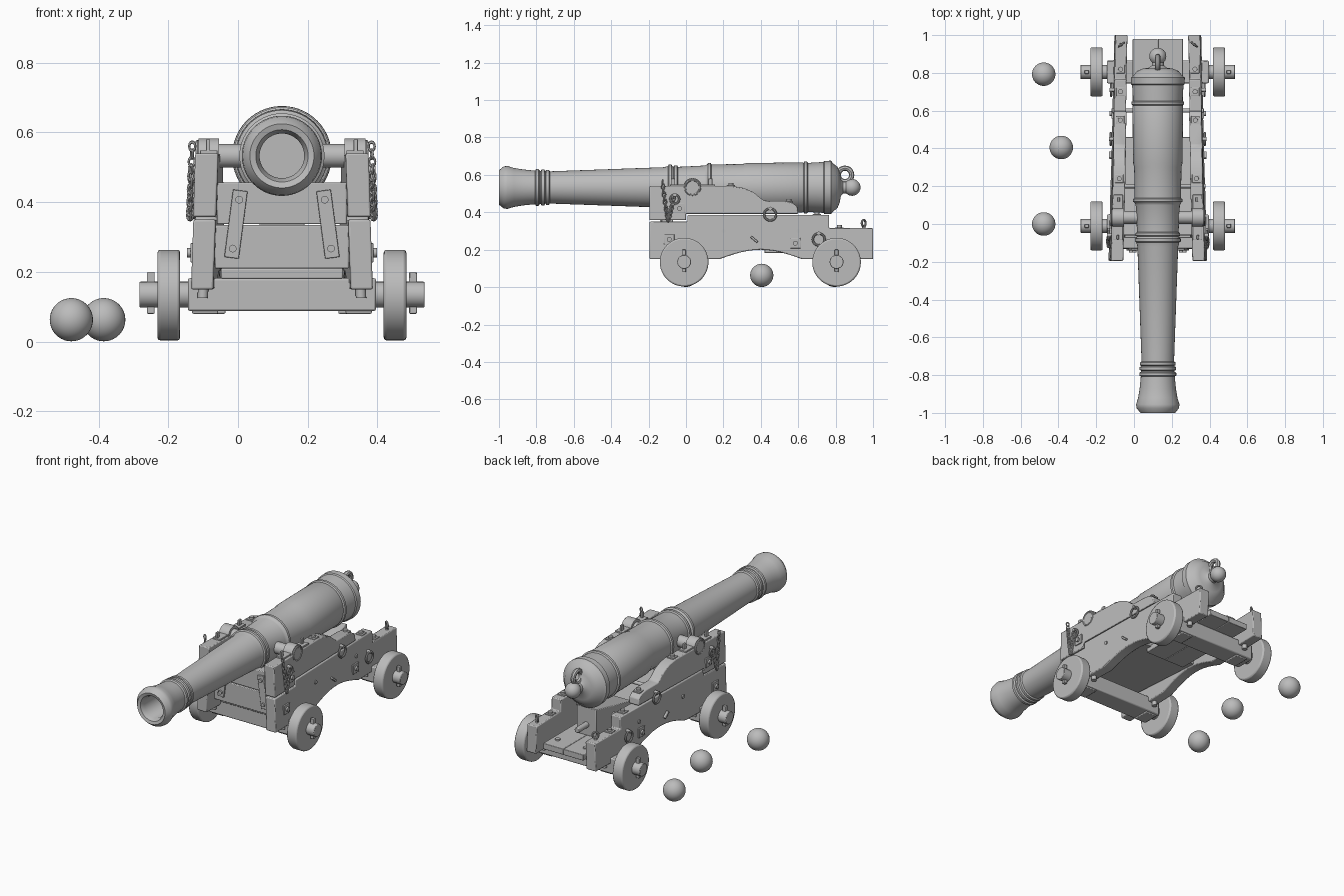
import bpy, bmesh, math
from mathutils import Vector, Matrix

if "Cube" in bpy.data.objects:
    bpy.data.objects.remove(bpy.data.objects["Cube"], do_unlink=True)

CX = 0.126          # middle of the gun and carriage
AXLES = {"front": -0.01, "rear": 0.805}
AXLE_Z = 0.135
BORE_Z = 0.533
SIDES = {"left": 1, "right": -1}

grey = bpy.data.materials.new("plain grey")
grey.use_nodes = True
grey.diffuse_color = (0.5, 0.5, 0.5, 1)
grey.node_tree.nodes["Principled BSDF"].inputs["Base Color"].default_value = grey.diffuse_color


def finish(name, bm, bevel=0.0):
    """Turn a bmesh into a finished object."""
    bmesh.ops.recalc_face_normals(bm, faces=bm.faces)
    mesh = bpy.data.meshes.new(name)
    bm.to_mesh(mesh)
    bm.free()
    mesh.materials.append(grey)
    for poly in mesh.polygons:
        poly.use_smooth = True
    mesh.set_sharp_from_angle(angle=math.radians(35))
    obj = bpy.data.objects.new(name, mesh)
    bpy.context.collection.objects.link(obj)
    if bevel:
        mod = obj.modifiers.new("Bevel", "BEVEL")
        mod.width = bevel
        mod.segments = 2
        mod.limit_method = "ANGLE"
    return obj


def box(name, centre, size, bevel=0.004, rot=None):
    bm = bmesh.new()
    matrix = Matrix.Translation(centre) @ (rot or Matrix()) @ Matrix.Diagonal((*size, 1))
    bmesh.ops.create_cube(bm, size=1, matrix=matrix)
    return finish(name, bm, bevel)


def rod(name, start, end, radius, sides=24, bevel=0.0):
    start, end = Vector(start), Vector(end)
    axis = end - start
    turn = axis.to_track_quat("Z", "Y").to_matrix().to_4x4()
    bm = bmesh.new()
    bmesh.ops.create_cone(bm, cap_ends=True, segments=sides, radius1=radius, radius2=radius,
                          depth=axis.length, matrix=Matrix.Translation((start + end) / 2) @ turn)
    return finish(name, bm, bevel)


def add_ring(bm, centre, axis, major, minor, stretch=1.0, steps=20, sides=8):
    """Add a torus; stretch lengthens it along its local y."""
    turn = Vector(axis).to_track_quat("Z", "Y").to_matrix()
    loops = []
    for i in range(steps):
        a = math.tau * i / steps
        loop = []
        for j in range(sides):
            b = math.tau * j / sides
            r = major + minor * math.cos(b)
            p = Vector((r * math.cos(a), r * math.sin(a) * stretch, minor * math.sin(b)))
            loop.append(bm.verts.new(Vector(centre) + turn @ p))
        loops.append(loop)
    for i in range(steps):
        for j in range(sides):
            p, q, k = loops[i], loops[(i + 1) % steps], (j + 1) % sides
            bm.faces.new((p[j], q[j], q[k], p[k]))


def ring(name, centre, axis, major, minor):
    bm = bmesh.new()
    add_ring(bm, centre, axis, major, minor)
    return finish(name, bm)


def offset(y, z):
    """Distance of a cheek's middle from the centre line: it tapers and leans."""
    return 0.229 - 0.026 * (y + 0.195) - 0.034 * (z - 0.15)


def at(s, y, z, out=0.0):
    return Vector((CX + s * (offset(y, z) + out), y, z))


def cheek(name, s, profile, half=0.032):
    bm = bmesh.new()
    inner = [bm.verts.new(at(s, y, z, -half)) for y, z in profile]
    outer = [bm.verts.new(at(s, y, z, half)) for y, z in profile]
    bm.faces.new(inner)
    bm.faces.new(outer)
    for i in range(len(profile)):
        k = (i + 1) % len(profile)
        bm.faces.new((inner[i], inner[k], outer[k], outer[i]))
    return finish(name, bm, 0.005)


def lathe(name, profile, origin, steps=56):
    """Revolve (y, radius) points about the y axis."""
    bm = bmesh.new()
    pts = [bm.verts.new((r, y, 0)) for y, r in profile]
    edges = [bm.edges.new(pair) for pair in zip(pts, pts[1:])]
    bmesh.ops.spin(bm, geom=pts + edges, cent=(0, 0, 0), axis=(0, 1, 0),
                   angle=math.tau, steps=steps)
    bmesh.ops.remove_doubles(bm, verts=bm.verts, dist=0.0002)
    obj = finish(name, bm)
    obj.location = origin
    return obj


# Barrel with moulded rings, rounded breech, button and hollow bore
def band(y, r, w=0.012):
    return [(y - w, r - 0.008), (y - w * 0.6, r), (y + w * 0.6, r), (y + w, r - 0.008)]


barrel = [(-0.45, 0), (-0.45, 0.064), (-0.97, 0.064), (-0.995, 0.075), (-1, 0.092), (-0.975, 0.112),
          (-0.955, 0.115), (-0.92, 0.104), (-0.87, 0.096), (-0.82, 0.091)]
barrel += band(-0.795, 0.098) + band(-0.765, 0.096) + band(-0.74, 0.094)
barrel += [(-0.12, 0.108)] + band(-0.085, 0.122) + band(-0.055, 0.118) + [(0.1, 0.117)]
barrel += band(0.125, 0.131) + [(0.3, 0.125), (0.32, 0.13), (0.62, 0.134)]
barrel += band(0.64, 0.139) + [(0.7, 0.134), (0.735, 0.136), (0.74, 0.142), (0.775, 0.143),
                               (0.785, 0.13), (0.81, 0.11), (0.822, 0.08), (0.828, 0.045),
                               (0.84, 0.032), (0.855, 0.032)]
barrel += [(0.888 - 0.045 * math.cos(t), 0.045 * math.sin(t))
           for t in (math.pi * k / 12 for k in range(3, 13))]
lathe("barrel", barrel, (CX, 0, BORE_Z))
ring("breeching_loop", (CX, 0.85, 0.6), (1, 0, 0), 0.036, 0.014)
rod("trunnions", (CX - 0.245, 0.035, BORE_Z), (CX + 0.245, 0.035, BORE_Z), 0.034, 32)

# Carriage cheeks: a stepped lower plank and a curved upper plank
arch = [(0.62 - 0.44 * k / 12, 0.15 + 0.05 * math.sin(math.pi * k / 12)) for k in range(13)]
lower = [(-0.195, 0.15), (-0.195, 0.35), (0.008, 0.35), (0.008, 0.386), (0.765, 0.386),
         (0.765, 0.315), (1, 0.315), (1, 0.15)] + arch
upper = [(-0.195, 0.358), (-0.195, 0.54), (0.25, 0.54), (0.31, 0.53), (0.36, 0.508), (0.4, 0.475),
         (0.42, 0.462), (0.53, 0.46), (0.57, 0.45), (0.595, 0.43), (0.6, 0.392), (0, 0.392), (0, 0.358)]

for side, s in SIDES.items():
    cheek(side + "_lower_cheek", s, lower)
    cheek(side + "_upper_cheek", s, upper, 0.033)

    # Cap over the trunnion with its strap, bolts and collar
    rod(side + "_trunnion_cap", at(s, 0.035, BORE_Z, -0.03), at(s, 0.035, BORE_Z, 0.03), 0.05, 32)
    ring(side + "_trunnion_collar", at(s, 0.035, BORE_Z, 0.032), (1, 0, 0), 0.04, 0.006)
    box(side + "_cap_strap", at(s, 0.035, 0.543), (0.05, 0.24, 0.012), 0.002)
    for y in (-0.07, 0.13):
        box(side + "_cap_key", at(s, y, 0.558), (0.012, 0.022, 0.045), 0.002)

    # Bolt heads and washers on top of the cheek
    for y, z in ((0.24, 0.54), (0.55, 0.455), (0.7, 0.386), (0.82, 0.315)):
        box(side + "_top_washer", at(s, y, z), (0.045, 0.045, 0.01), 0.002)
        rod(side + "_top_bolt", at(s, y, z), at(s, y, z + 0.016), 0.013, 12)

    # Square washers, bolts and rings on the outer face
    for y, z in ((-0.035, 0.42), (-0.09, 0.255), (0.585, 0.235)):
        box(side + "_side_washer", at(s, y, z, 0.034), (0.012, 0.055, 0.055), 0.002)
        rod(side + "_side_bolt", at(s, y, z, 0.03), at(s, y, z, 0.05), 0.013, 12)
    for y, z, r in ((0.45, 0.388, 0.032), (-0.06, 0.47, 0.024), (0.71, 0.255, 0.032)):
        rod(side + "_ring_bolt", at(s, y, z + r, 0.02), at(s, y, z + r, 0.055), 0.01, 12)
        ring(side + "_side_ring", at(s, y, z, 0.045), (1, 0, 0), r, 0.006)
    box(side + "_cleat", at(s, 0.365, 0.255, 0.04), (0.016, 0.045, 0.012), 0.003,
        Matrix.Rotation(-0.7, 4, "X"))

    # Eyebolt at the tail
    rod(side + "_eyebolt_shank", at(s, 0.95, 0.3), at(s, 0.95, 0.325), 0.009, 12)
    ring(side + "_eyebolt", at(s, 0.95, 0.342), (0.6 * s, 0.8, 0), 0.017, 0.006)

    # Hanging key chain
    bm = bmesh.new()
    links = 24
    for k in range(links):
        t = k / (links - 1)
        y = -0.125 + 0.06 * t
        z = 0.36 + 0.2 * abs(2 * t - 1) ** 1.3 * (1 if t < 0.5 else 0.6)
        axis = (1, 0.25, 0) if k % 2 else (0.25, 1, 0)
        add_ring(bm, at(s, y, z, 0.044), axis, 0.009, 0.0035, 1.4, 12, 6)
    finish(side + "_chain", bm)

    # Wheels, linch pins and axle brackets
    for end, y in AXLES.items():
        name = side + "_" + end
        rod(name + "_wheel", (CX + s * 0.292, y, 0.1335), (CX + s * 0.357, y, 0.1335), 0.13, 48, 0.008)
        rod(name + "_axle_arm", (CX + s * 0.25, y, AXLE_Z), (CX + s * 0.409, y, AXLE_Z), 0.037, 28, 0.003)
        box(name + "_linch_pin", (CX + s * 0.376, y, 0.14), (0.022, 0.02, 0.12), 0.003)
        box(name + "_axle_bracket", at(s, y, 0.115, -0.005), (0.075, 0.1, 0.07))
        for dy in (-0.075, 0.075):
            rod(name + "_bracket_bolt", at(s, y + dy, 0.125), at(s, y + dy, 0.155), 0.015, 12)

    # Leaning iron strap on the front board
    strap_x = CX + s * 0.132
    lean = Matrix.Rotation(-s * 0.13, 4, "Y")
    box(side + "_front_strap", (strap_x, -0.134, 0.337), (0.042, 0.012, 0.195), 0.002, lean)
    for dz in (-0.07, 0.07):
        x = strap_x - s * 0.13 * dz * s * s
        rod(side + "_strap_bolt", (x, -0.13, 0.337 + dz), (x, -0.15, 0.337 + dz), 0.011, 12)

    # Stool bed planks at the back
    box(side + "_bed_plank", (CX + s * 0.067, 0.7, 0.2), (0.132, 0.56, 0.035), 0.003)
    rod(side + "_bed_bolt", (CX + s * 0.092, 0.9, 0.21), (CX + s * 0.092, 0.9, 0.225), 0.014, 12)

# Axle trees
for end, y in AXLES.items():
    box(end + "_axle_tree", (CX, y, 0.135), (0.54, 0.12, 0.094), 0.006)

# Front transom boards between the cheeks
box("upper_transom", (CX, -0.1, 0.397), (0.372, 0.06, 0.12))
box("lower_transom", (CX, -0.1, 0.272), (0.385, 0.064, 0.124))
box("transom_sill", (CX, -0.05, 0.195), (0.35, 0.08, 0.03))

# Floor running forward from the bed to the transom
box("bed_floor", (CX, 0.2, 0.235), (0.36, 0.52, 0.03), 0.003, Matrix.Rotation(-0.06, 4, "X"))

# Elevating wedge with handle under the breech
bm = bmesh.new()
ends = []
for x in (CX - 0.065, CX + 0.065):
    ends.append([bm.verts.new((x, y, z)) for y, z in
                 ((0.42, 0.215), (0.42, 0.31), (0.76, 0.385), (0.76, 0.215))])
    bm.faces.new(ends[-1])
for i in range(4):
    k = (i + 1) % 4
    bm.faces.new((ends[0][i], ends[0][k], ends[1][k], ends[1][i]))
finish("elevating_wedge", bm, 0.004)
rod("wedge_handle", (CX, 0.75, 0.28), (CX, 0.85, 0.28), 0.017, 16, 0.004)

# Cross bolts through the cheeks
for y, z in ((0.6, 0.3), (0.2, 0.3)):
    rod("cross_bolt", at(-1, y, z, 0.038), at(1, y, z, 0.038), 0.011, 12)

# Shot lying beside the carriage
for x, y in ((-0.478, 0.793), (-0.385, 0.405), (-0.478, 0)):
    bm = bmesh.new()
    bmesh.ops.create_uvsphere(bm, u_segments=32, v_segments=20, radius=0.062,
                              matrix=Matrix.Translation((x, y, 0.063)))
    finish("cannon_shot", bm)
